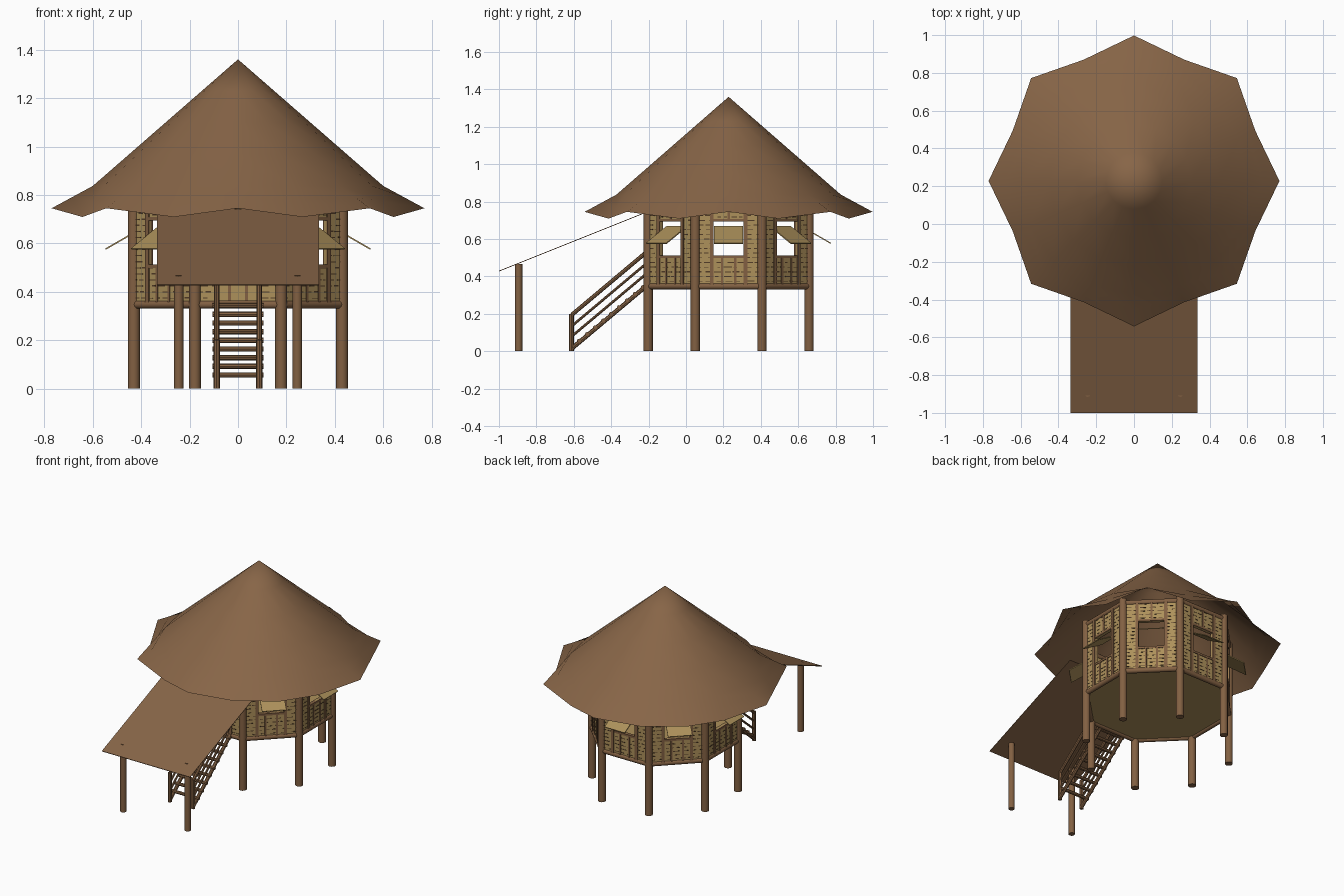
import bpy, bmesh, math, random
from mathutils import Matrix, Vector

if "Cube" in bpy.data.objects:
    bpy.data.objects.remove(bpy.data.objects["Cube"])

random.seed(4)
CY = 0.228                     # hut centre in y
APO = 0.43                     # distance from centre to each wall
HALF = APO * math.tan(math.pi / 8)


def material(name, rgb):
    m = bpy.data.materials.new(name)
    m.diffuse_color = (*rgb, 1)
    m.use_nodes = True
    m.node_tree.nodes["Principled BSDF"].inputs["Base Color"].default_value = m.diffuse_color
    return m


WOOD = material("brown wood", (0.225, 0.118, 0.055))
THATCH = material("brown thatch", (0.243, 0.13, 0.063))
TAN = material("tan bamboo", (0.42, 0.285, 0.105))
DARK = material("dark gap", (0.085, 0.045, 0.02))


def box(bm, lo, hi, mat=Matrix()):
    lo, hi = Vector(lo), Vector(hi)
    s = hi - lo
    bmesh.ops.create_cube(bm, size=1, matrix=mat @ Matrix.Translation((lo + hi) / 2)
                          @ Matrix.Diagonal((s.x, s.y, s.z, 1)))


def rod(bm, a, b, r, n=12):
    a, b = Vector(a), Vector(b)
    d = b - a
    m = Matrix.Translation((a + b) / 2) @ d.to_track_quat('Z', 'Y').to_matrix().to_4x4()
    bmesh.ops.create_cone(bm, cap_ends=True, segments=n, radius1=r, radius2=r,
                          depth=d.length, matrix=m)


def finish(bm, name, mat, angle=40):
    me = bpy.data.meshes.new(name)
    bmesh.ops.recalc_face_normals(bm, faces=bm.faces)
    bm.to_mesh(me)
    bm.free()
    me.materials.append(mat)
    ob = bpy.data.objects.new(name, me)
    bpy.context.collection.objects.link(ob)
    bpy.ops.object.select_all(action='DESELECT')
    ob.select_set(True)
    bpy.context.view_layer.objects.active = ob
    bpy.ops.object.shade_smooth_by_angle(angle=math.radians(angle))
    return ob


def polar(r, a, z):
    return (r * math.cos(a), CY + r * math.sin(a), z)


# Octagon corners carry the posts and ring beams
corners = [polar(APO / math.cos(math.pi / 8), math.pi / 8 + k * math.pi / 4, 0) for k in range(8)]
bm = bmesh.new()
for x, y, _ in corners:
    rod(bm, (x, y, 0), (x, y, 0.86), 0.025)
finish(bm, "hut_posts", WOOD)

bm = bmesh.new()
for k in range(8):
    a, b = corners[k], corners[(k + 1) % 8]
    for z in (0.347, 0.835):
        rod(bm, (a[0], a[1], z), (b[0], b[1], z), 0.017)
finish(bm, "ring_beams", WOOD)

# Floor slab
bm = bmesh.new()
bmesh.ops.create_cone(bm, cap_ends=True, segments=8, radius1=0.455, radius2=0.455, depth=0.015,
                      matrix=Matrix.Translation((0, CY, 0.35)) @ Matrix.Rotation(math.pi / 8, 4, 'Z'))
finish(bm, "floor", TAN, 20)

# Walls: bamboo panels, battens, dark gaps and propped window flaps
walls, battens, gaps, flaps = (bmesh.new() for _ in range(4))
Z0, Z1, W0, W1, U = 0.35, 0.83, 0.512, 0.694, 0.08
for k in range(8):
    M = Matrix.Translation((0, CY, 0)) @ Matrix.Rotation(k * math.pi / 4, 4, 'Z')
    door = k == 0
    panels = [(-HALF, -U, Z0, Z1), (U, HALF, Z0, Z1), (-U, U, W1, Z1)]
    if not door:
        panels.append((-U, U, Z0, W0))
    for u0, u1, z0, z1 in panels:
        box(walls, (u0, -APO - 0.008, z0), (u1, -APO + 0.008, z1), M)
        # broken dark lines between the bamboo rows
        z = z0 + 0.022
        while z < z1 - 0.01:
            u = u0 + random.uniform(0, 0.02)
            while u < u1 - 0.012:
                e = min(u + random.uniform(0.015, 0.045), u1)
                h = random.uniform(0.003, 0.006)
                box(gaps, (u, -APO - 0.0095, z), (e, -APO - 0.006, z + h), M)
                u = e + random.uniform(0.008, 0.03)
            z += 0.025
    # upright battens beside the opening
    for s in (-1, 1):
        box(battens, (s * 0.09 - 0.010, -APO - 0.014, Z0), (s * 0.09 + 0.010, -APO + 0.014, Z1), M)
        if not door:
            box(battens, (s * 0.035 - 0.006, -APO - 0.012, Z0), (s * 0.035 + 0.006, -APO + 0.012, W0), M)
    box(battens, (-0.006, -APO - 0.012, W1), (0.006, -APO + 0.012, Z1), M)
    # lintel and sill
    box(battens, (-U, -APO - 0.012, W1), (U, -APO + 0.012, W1 + 0.014), M)
    if not door:
        box(battens, (-U, -APO - 0.012, W0 - 0.014), (U, -APO + 0.012, W0), M)
        F = M @ Matrix.Translation((0, -0.39, 0.667)) @ Matrix.Rotation(math.radians(30), 4, 'X')
        box(flaps, (-0.077, -0.181, -0.003), (0.077, 0, 0.003), F)
finish(walls, "wall_panels", TAN, 20)
finish(battens, "wall_battens", WOOD, 20)
finish(gaps, "wall_gaps", DARK, 20)
finish(flaps, "window_flaps", TAN, 20)

# Roof: cone with a flared eave, tips raised at every second point
bm = bmesh.new()
apex = bm.verts.new((0, CY, 1.36))
rings = []
for t in (0.25, 0.5, 0.75, 1.0, 1.5, 2.0):
    ring = []
    for i in range(16):
        a = i * math.pi / 8
        tip = i % 2 == 0
        if t <= 1:
            r, z = 0.6 * t, 1.36 - 0.523 * t
        else:
            f = t - 1
            r = 0.6 + f * (0.17 if tip else 0.095)
            z = 0.837 + f * (-0.092 if tip else -0.128)
        ring.append(bm.verts.new(polar(r, a, z)))
    rings.append(ring)
for i in range(16):
    j = (i + 1) % 16
    bm.faces.new((apex, rings[0][i], rings[0][j]))
    for p, q in zip(rings, rings[1:]):
        bm.faces.new((p[i], q[i], q[j], p[j]))
finish(bm, "roof", THATCH, 60)

# Sloping porch roof on two posts
bm = bmesh.new()
S = Matrix.Translation((0, -1, 0.428)) @ Matrix.Rotation(math.atan(0.4), 4, 'X')
box(bm, (-0.335, 0, -0.002), (0.335, 0.84, 0.002), S)
finish(bm, "porch_roof", THATCH, 20)
bm = bmesh.new()
for s in (-1, 1):
    rod(bm, (s * 0.245, -0.895, 0), (s * 0.245, -0.895, 0.467), 0.02)
finish(bm, "porch_posts", WOOD)

# Stairs: stringers, rungs, newels and handrails
A, B = Vector((0, -0.61, 0.015)), Vector((0, -0.205, 0.355))
bm = bmesh.new()
for s in (-1, 1):
    side = Vector((s * 0.088, 0, 0))
    rod(bm, A + side, B + side, 0.012, 8)
    for h, r in ((0.18, 0.011), (0.12, 0.007), (0.065, 0.007)):
        up = side + Vector((0, 0, h))
        rod(bm, A + up, B + up, r, 8)
    rod(bm, (side.x, -0.613, 0), (side.x, -0.613, 0.2), 0.013, 8)
finish(bm, "stair_rails", WOOD)
bm = bmesh.new()
for i in range(9):
    p = A.lerp(B, (i + 0.9) / 9.5) + Vector((0, 0, 0.009))
    rod(bm, p - Vector((0.105, 0, 0)), p + Vector((0.105, 0, 0)), 0.011, 8)
finish(bm, "stair_rungs", WOOD)
